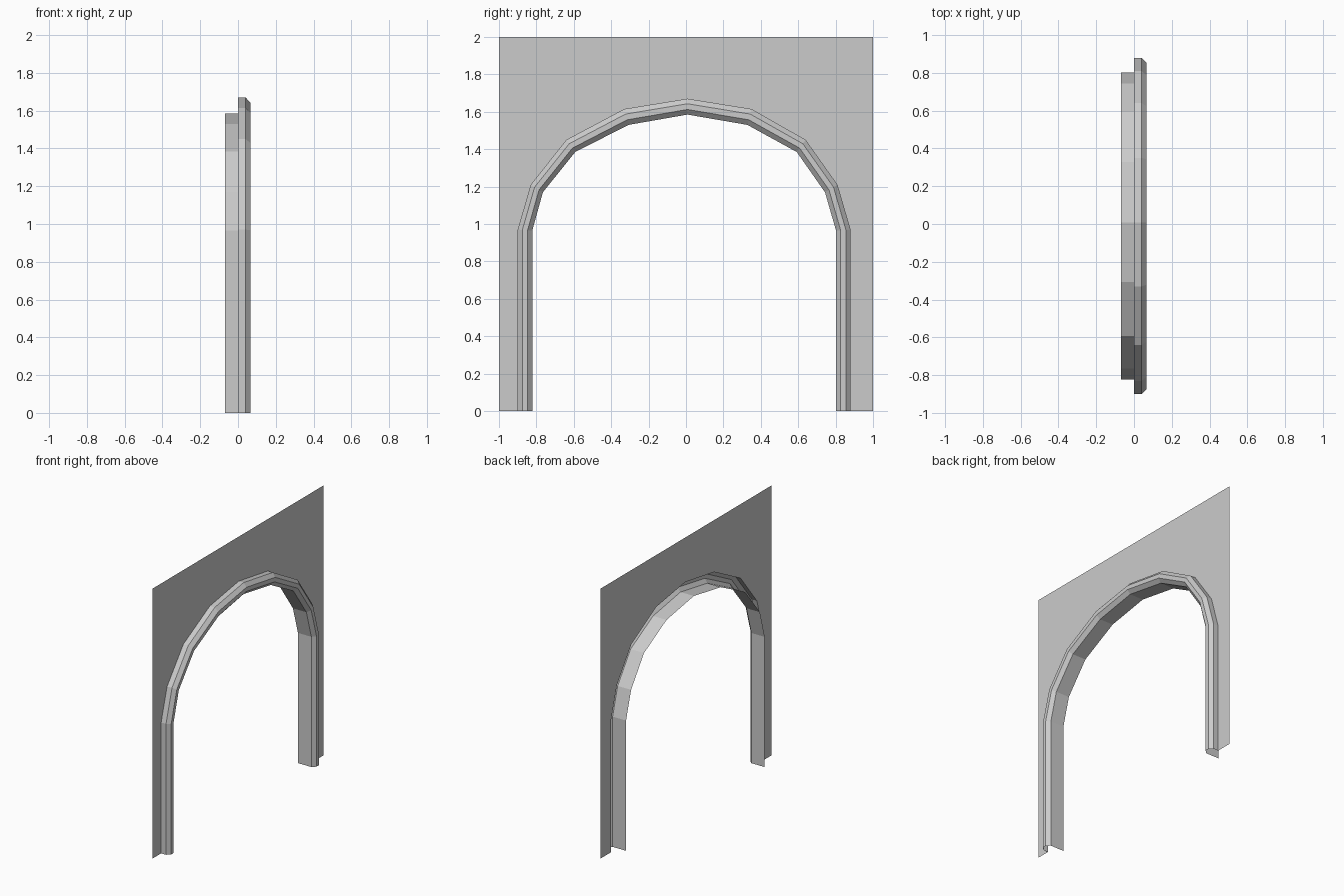
import bpy, bmesh
from mathutils import Vector

if "Cube" in bpy.data.objects:
    bpy.data.objects.remove(bpy.data.objects["Cube"])

# Arch outlines as (y, z), from left foot over the crown to right foot
OUTER = [(-0.90, 0), (-0.90, 0.97), (-0.83, 1.21), (-0.64, 1.45), (-0.33, 1.615), (0.008, 1.67),
         (0.35, 1.615), (0.64, 1.45), (0.81, 1.21), (0.88, 0.97), (0.88, 0)]
INNER = [(-0.822, 0), (-0.822, 0.965), (-0.765, 1.17), (-0.592, 1.385), (-0.307, 1.53), (0.008, 1.585),
         (0.328, 1.53), (0.592, 1.385), (0.743, 1.17), (0.802, 0.965), (0.802, 0)]
# Moulding section as (x, blend from outer to inner outline)
SECTION = [(0, 0), (0.04, 0), (0.065, 0.32), (0.065, 0.68), (0.04, 1), (-0.07, 1)]


def make_object(name, verts, faces):
    bm = bmesh.new()
    bv = [bm.verts.new(v) for v in verts]
    for f in faces:
        bm.faces.new([bv[i] for i in f])
    mesh = bpy.data.meshes.new(name)
    bm.to_mesh(mesh)
    bm.free()
    obj = bpy.data.objects.new(name, mesh)
    bpy.context.collection.objects.link(obj)
    return obj


# Thin wall panel with the arched opening
outline = OUTER + [(1, 0), (1, 2), (-1, 2), (-1, 0)]
make_object("wall_panel", [(0, y, z) for y, z in outline], [range(len(outline))])

# Chamfered arch moulding with its inner reveal, swept along the opening
verts = []
for a, b in zip(OUTER, INNER):
    for x, t in SECTION:
        p = Vector(a).lerp(Vector(b), t)
        verts.append((x, p.x, p.y))
n = len(SECTION)
faces = [(i * n + j, i * n + j + 1, (i + 1) * n + j + 1, (i + 1) * n + j)
         for i in range(len(OUTER) - 1) for j in range(n - 1)]
make_object("arch_moulding", verts, faces)
